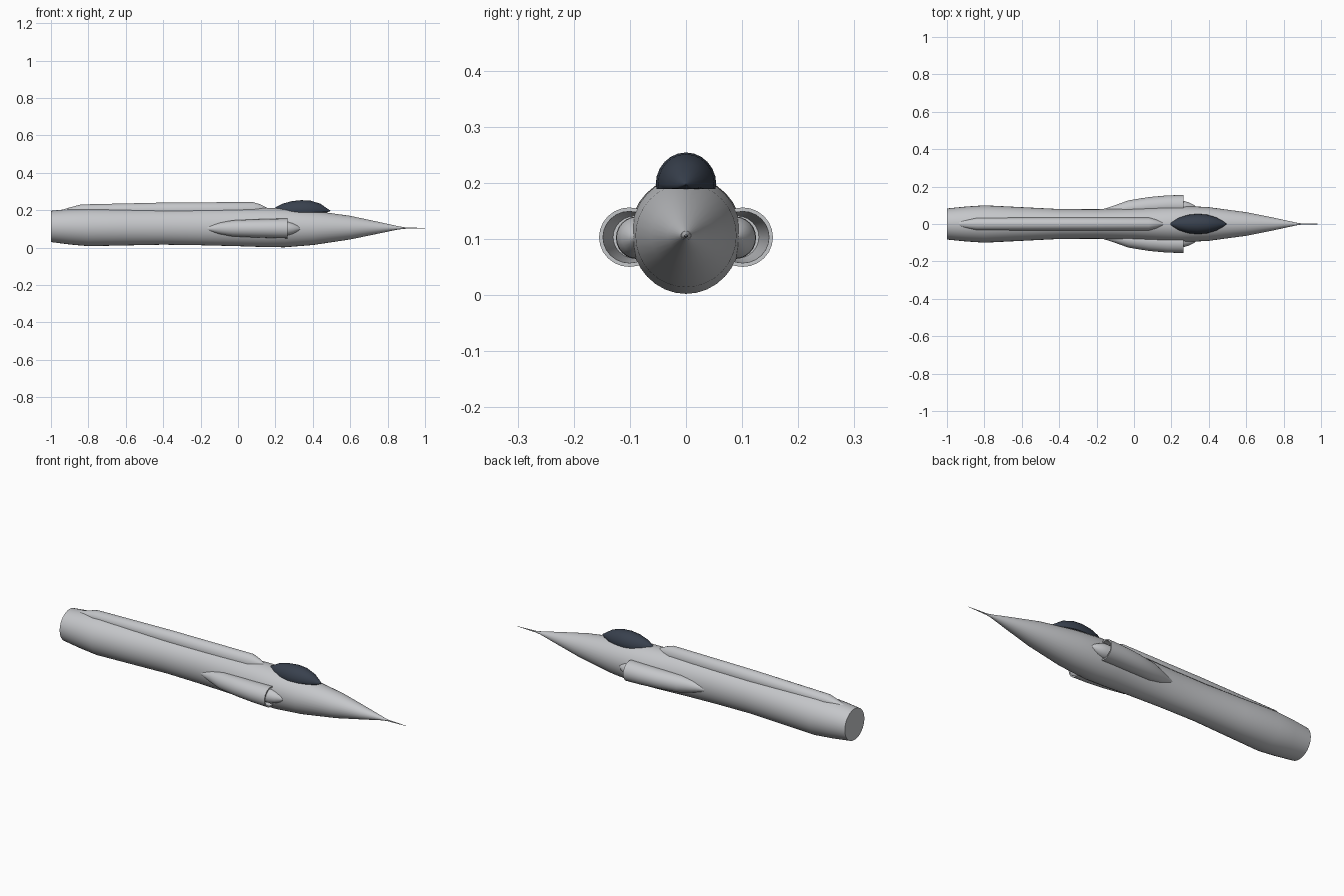
import bpy, bmesh
from math import sin, cos, pi, radians

old = bpy.data.objects.get("Cube")
if old:
    bpy.data.objects.remove(old, do_unlink=True)


def material(name, rgb, rough):
    m = bpy.data.materials.new(name)
    m.use_nodes = True
    m.diffuse_color = (*rgb, 1)
    node = m.node_tree.nodes["Principled BSDF"]
    node.inputs["Base Color"].default_value = (*rgb, 1)
    node.inputs["Roughness"].default_value = rough
    return m


GREY = material("pale grey metal", (0.56, 0.57, 0.59), 0.5)
GLASS = material("dark blue glass", (0.04, 0.052, 0.075), 0.3)


def loft(name, stations, mat, sides=24, floor=None, angle=35):
    """Skin elliptical sections (x, y, z, half width, half height) along x."""
    bm = bmesh.new()
    rings = []
    for x, y, z, ry, rz in stations:
        ring = []
        for i in range(sides):
            a = 2 * pi * i / sides
            h = z + rz * sin(a)
            if floor is not None:
                h = max(h, floor)
            ring.append(bm.verts.new((x, y + ry * cos(a), h)))
        rings.append(ring)
    for a, b in zip(rings, rings[1:]):
        for i in range(sides):
            j = (i + 1) % sides
            bm.faces.new((a[i], a[j], b[j], b[i]))
    bm.faces.new(rings[0][::-1])
    bm.faces.new(rings[-1])
    bmesh.ops.remove_doubles(bm, verts=bm.verts, dist=0.00001)
    bmesh.ops.recalc_face_normals(bm, faces=bm.faces)
    mesh = bpy.data.meshes.new(name)
    bm.to_mesh(mesh)
    bm.free()
    mesh.materials.append(mat)
    obj = bpy.data.objects.new(name, mesh)
    bpy.context.collection.objects.link(obj)
    bpy.ops.object.select_all(action="DESELECT")
    obj.select_set(True)
    bpy.context.view_layer.objects.active = obj
    bpy.ops.object.shade_smooth_by_angle(angle=radians(angle))
    return obj


# Waisted fuselage: x, half width, bottom, top
body = [(-1, .083, .03, .197), (-.9, .093, .017, .207), (-.8, .1, .008, .211),
        (-.6, .09, .012, .208), (-.4, .08, .016, .206), (-.2, .079, .013, .208),
        (0, .085, .008, .211), (.15, .094, .003, .213), (.25, .098, .002, .211),
        (.4, .09, .014, .198), (.6, .063, .044, .17), (.75, .033, .075, .138),
        (.86, .009, .098, .114)]
loft("fuselage", [(x, 0, (b + t) / 2, w, (t - b) / 2) for x, w, b, t in body], GREY, 32)

# Needle probe on the nose
loft("nose_probe", [(.855, 0, .106, .009, .009), (.89, 0, .105, .004, .004),
                    (1, 0, .104, .0008, .0008)], GREY, 12)

# Long fairing on the back
spine = [(-.94, .008, .2), (-.91, .018, .21), (-.84, .033, .229), (-.4, .035, .239),
         (.08, .035, .242), (.12, .024, .229), (.16, .008, .209)]
loft("dorsal_spine", [(x, 0, .2, w, t - .2 + .002) for x, w, t in spine], GREY, 20)

# Pointed bubble canopy with a flat base
canopy = [(.18, .001, .2), (.2, .013, .215), (.24, .034, .236), (.29, .049, .249),
          (.34, .054, .254), (.39, .05, .251), (.44, .035, .235), (.475, .016, .211),
          (.495, .001, .191)]
loft("canopy", [(x, 0, .197, w, max(t - .197, .001)) for x, w, t in canopy],
     GLASS, 24, floor=.189, angle=50)

# Side intakes: outer skin, lip, then the duct wall running back inside
intake = [(-.17, .07, .008, .008), (-.1, .074, .027, .03), (-.03, .084, .042, .043),
          (.08, .094, .05, .048), (.18, .1, .053, .051), (.265, .101, .054, .053),
          (.265, .101, .047, .046), (.18, .099, .045, .043), (.06, .09, .04, .038)]
# Ogive shock cone in each intake mouth
cone = [(.07, .036), (.2, .038), (.265, .037), (.295, .028), (.32, .015), (.338, .001)]
for side, word in ((1, "back"), (-1, "front")):
    loft("intake_" + word, [(x, side * y, .103, ry, rz) for x, y, ry, rz in intake], GREY)
    loft("shock_cone_" + word, [(x, side * .087, .102, r, r) for x, r in cone], GREY)
